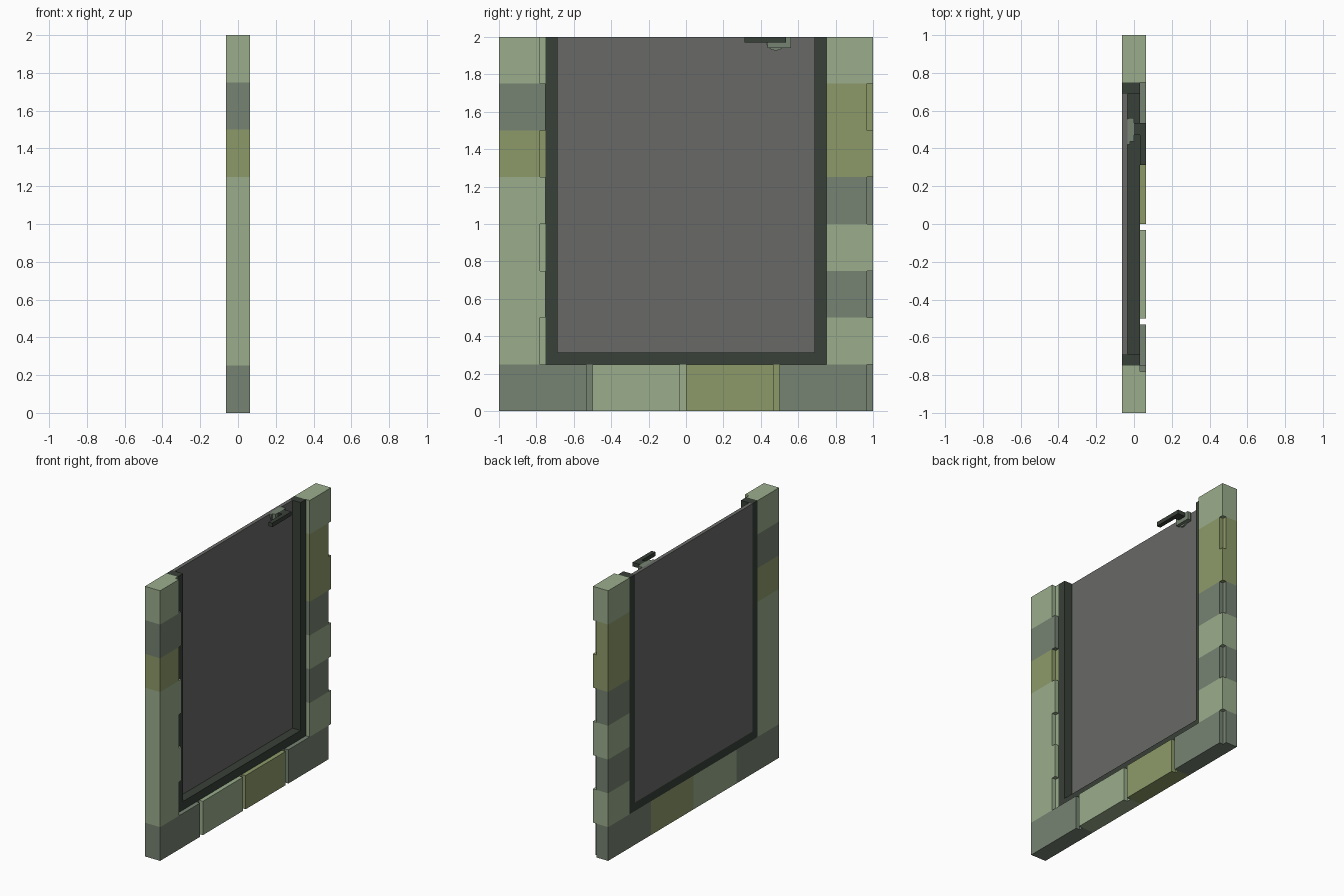
import bpy, bmesh, math

cube = bpy.data.objects.get("Cube")
if cube:
    bpy.data.objects.remove(cube, do_unlink=True)


def linear(c):
    c /= 255
    return c / 12.92 if c <= 0.04045 else ((c + 0.055) / 1.055) ** 2.4


def material(name, rgb):
    m = bpy.data.materials.new(name)
    col = [linear(c) for c in rgb] + [1]
    m.use_nodes = True
    m.diffuse_color = col
    bsdf = m.node_tree.nodes["Principled BSDF"]
    bsdf.inputs["Base Color"].default_value = col
    bsdf.inputs["Roughness"].default_value = 0.8
    return m


LIGHT = material("light sage stone", (155, 174, 140))
GREY = material("grey green stone", (118, 131, 115))
OLIVE = material("olive stone", (141, 154, 105))
DARK = material("dark frame", (57, 64, 56))
PANE = material("grey pane", (104, 106, 103))

T = 0.0625        # half wall thickness, also the frame width
N = 0.03125       # mortar notch size


def prism(name, pts, axis, lo, hi, mat):
    """Extrude a flat outline along x (points are y,z) or z (points are x,y)."""
    bm = bmesh.new()
    place = (lambda a, b: (lo, a, b)) if axis == "x" else (lambda a, b: (a, b, lo))
    face = bm.faces.new([bm.verts.new(place(a, b)) for a, b in pts])
    ext = bmesh.ops.extrude_face_region(bm, geom=[face])["geom"]
    vec = (hi - lo, 0, 0) if axis == "x" else (0, 0, hi - lo)
    bmesh.ops.translate(bm, vec=vec, verts=[v for v in ext if isinstance(v, bmesh.types.BMVert)])
    bmesh.ops.recalc_face_normals(bm, faces=bm.faces)
    mesh = bpy.data.meshes.new(name)
    bm.to_mesh(mesh)
    bm.free()
    mesh.materials.append(mat)
    obj = bpy.data.objects.new(name, mesh)
    bpy.context.collection.objects.link(obj)
    return obj


def box(name, x, y, z, mat):
    return prism(name, [(y[0], z[0]), (y[1], z[0]), (y[1], z[1]), (y[0], z[1])], "x", *x, mat)


def brick(name, y0, y1, z0, mat, notched):
    """Quarter-unit-high stone, optionally notched along its +x, +y edge."""
    pts = [(-T, y0), (T, y0), (T, y1), (-T, y1)]
    if notched:
        pts[2:3] = [(T, y1 - N), (T - N, y1 - N), (T - N, y1)]
    return prism(name, pts, "z", z0, z0 + 0.25, mat)


# Bottom row of stones
for i, mat in enumerate([GREY, LIGHT, OLIVE, GREY]):
    brick(f"sill_stone_{i + 1}", -1 + i * 0.5, -0.5 + i * 0.5, 0, mat, True)

# Side columns, with alternating notched stones
front = [LIGHT] * 4 + [OLIVE, GREY, LIGHT]
back = [LIGHT, GREY, LIGHT, GREY, OLIVE, OLIVE, LIGHT]
for i in range(7):
    z = 0.25 * (i + 1)
    brick(f"front_column_stone_{i + 1}", -1, -0.75, z, front[i], i % 2 == 0)
    brick(f"back_column_stone_{i + 1}", 0.75, 1, z, back[i], i % 2 == 1)

# U-shaped frame, open at the top
a, b = 0.75, 0.6875
prism("door_frame", [(-a, 2), (-a, 0.25), (a, 0.25), (a, 2),
                     (b, 2), (b, 0.3125), (-b, 0.3125), (-b, 2)], "x", -T, T - N, DARK)

# Recessed pane
box("door_pane", (-T, -0.035), (-b, b), (0.3125, 2), PANE)

# Handle: tapered mount, half-round backplate, stem and lever
prism("handle_mount", [(-0.045, 0.455), (-0.025, 0.437), (0, 0.437), (0, 0.562),
                       (-0.025, 0.562), (-0.045, 0.545)], "z", 1.94, 2, GREY)
arc = [(0.48 + 0.06 * math.cos(t), 2 + 0.073 * math.sin(t))
       for t in (math.pi + math.pi * k / 10 for k in range(11))]
prism("handle_backplate", arc, "x", -0.04, -0.022, GREY)
box("handle_stem", (-0.005, N), (0.47, 0.535), (1.97, 2), DARK)
box("handle_lever", (N, T), (0.3125, 0.535), (1.97, 2), DARK)
